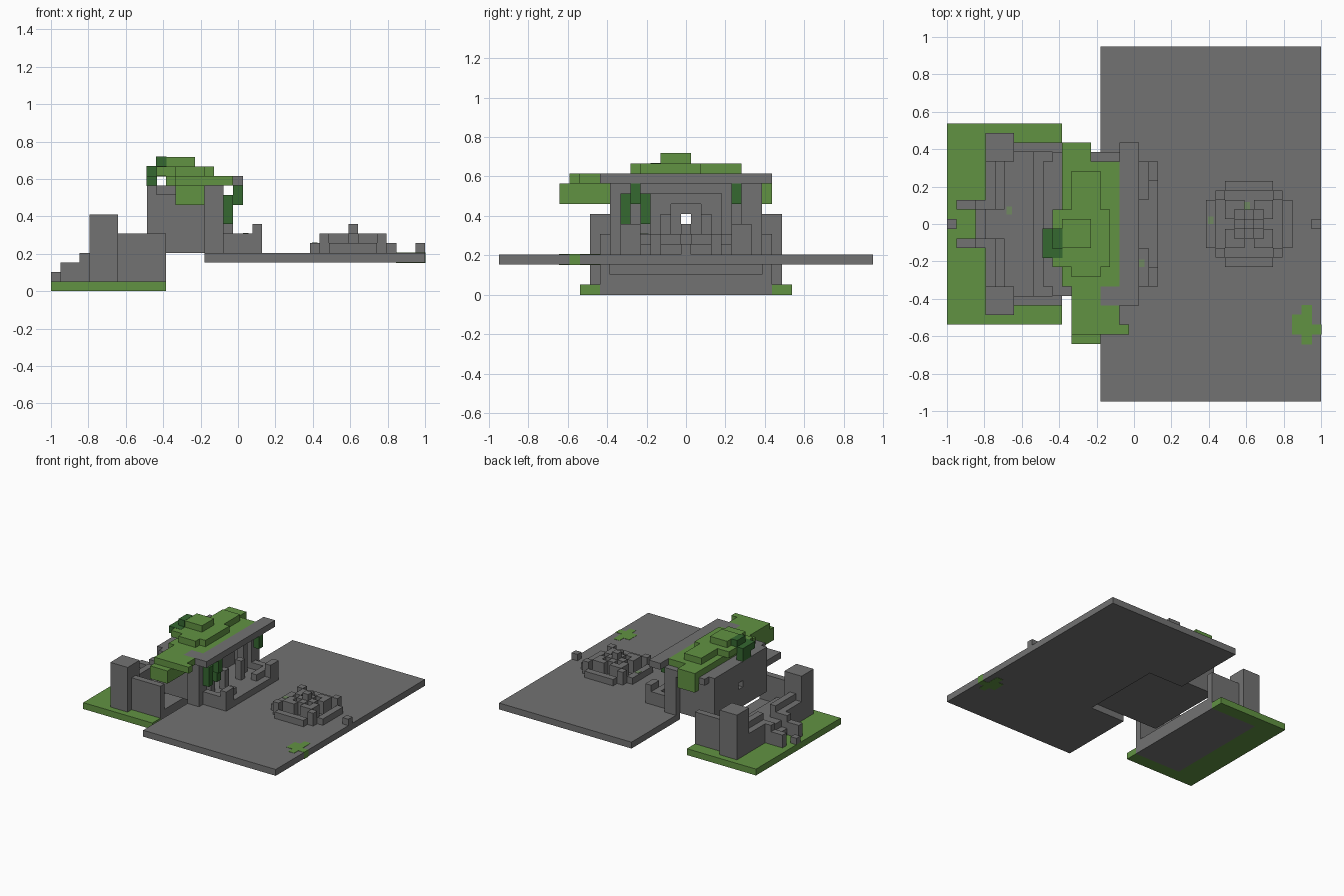
import bpy
import bmesh

cube = bpy.data.objects.get("Cube")
if cube:
    bpy.data.objects.remove(cube, do_unlink=True)

UNIT = 2 / 39  # edge length of one block
WIDE, DEEP = 39, 37


def material(name, colour):
    mat = bpy.data.materials.new(name)
    mat.use_nodes = True
    mat.diffuse_color = (*colour, 1)
    mat.node_tree.nodes["Principled BSDF"].inputs["Base Color"].default_value = (*colour, 1)
    return mat


stone = material("grey stone", (.17, .17, .17))
leaf = material("leaf green", (.12, .29, .055))
vine = material("dark vine green", (.035, .14, .03))
moss = material("pale moss green", (.16, .25, .12))


def build(name, mat, blocks, mirror=False, grow=0):
    """Join blocks given as ((x range), (y range), (z range)) in block units."""
    bm = bmesh.new()
    spans = list(blocks)
    if mirror:
        spans += [(xs, (DEEP - ys[1], DEEP - ys[0]), zs) for xs, ys, zs in blocks]
    for xs, ys, zs in spans:
        made = bmesh.ops.create_cube(bm, size=1)["verts"]
        for v in made:
            px, py, pz = (r[1] + grow if c > 0 else r[0] - grow
                          for c, r in zip(v.co, (xs, ys, zs)))
            v.co = ((px - WIDE / 2) * UNIT, (py - DEEP / 2) * UNIT, pz * UNIT)
    mesh = bpy.data.meshes.new(name)
    bm.to_mesh(mesh)
    bm.free()
    mesh.materials.append(mat)
    obj = bpy.data.objects.new(name, mesh)
    bpy.context.collection.objects.link(obj)
    return obj


# Courtyard slab, left open under the temple floor
slab = (3, 4)
build("courtyard_slab", stone, [((22, WIDE), (0, DEEP), slab)])
build("courtyard_sides", stone, [((16, 22), (0, 12), slab)], mirror=True)
build("grass_patch", leaf, [((37, 38), (6, 10), slab), ((36, 38), (7, 9), slab),
                            ((38, 39), (7, 8), slab)], grow=.04)
build("edge_stone", stone, [((38, 39), (18, 19), (4, 5))])

# Fountain ring with raised corners and a central pillar
build("fountain_side_rims", stone, [((27, 28), (16, 21), (4, 5)), ((35, 36), (16, 21), (4, 5))])
build("fountain_end_rims", stone, [((29, 34), (14, 15), (4, 5))], mirror=True)
build("fountain_corners", stone,
      [((x, x + 1), (15, 16), (4, 6)) for x in (28, 34)], mirror=True)
build("fountain_inner_corners", stone,
      [((x, x + 1), (16, 18), (4, 6)) for x in (29, 33)]
      + [((x, x + 2), (16, 17), (4, 6)) for x in (29, 32)], mirror=True)
build("fountain_cross", stone, [((30, 33), (18, 19), (4, 6)), ((31, 32), (17, 20), (4, 6))])
build("fountain_pillar", stone, [((31, 32), (18, 19), (4, 7))])

# Lower ruin: lawn, foundation, towers, walls and stairs
ground = (0, 1)
build("lawn_front", leaf, [((0, 4), (8, 29), ground)])
build("lawn_sides", leaf, [((4, 12), (8, 10), ground)], mirror=True)
build("ruin_foundation", stone, [((4, 12), (10, 27), ground)])
build("ruin_floor_steps", stone, [((5, 12), (11, 26), (1, 2)), ((5, 9), (11, 26), (2, 3))])
build("ruin_towers", stone, [((4, 7), (9, 12), (1, 8))], mirror=True)
build("ruin_side_walls", stone, [((7, 12), (10, 11), (1, 6))], mirror=True)
build("ruin_front_walls", stone, [((4, 5), (12, 16), (1, 4)), ((5, 6), (12, 17), (1, 5))],
      mirror=True)
build("stair_rails", stone, [((1, 3), (16, 17), (1, 3)), ((3, 5), (16, 17), (1, 4))],
      mirror=True)
build("stair_steps", stone, [((3, 4), (17, 20), (1, 2)), ((4, 6), (17, 20), (1, 3))])
build("path_stone", stone, [((0, 1), (18, 19), (1, 2))])

# Temple floor, walls and columns
build("temple_floor", stone, [((10, 22), (12, 25), (4, 5))])
build("temple_side_walls", stone, [((10, 16), (12, 13), (4, 11))], mirror=True)
build("temple_back_wall", stone, [((10, 11), (12, 18), (4, 11))], mirror=True)
build("temple_back_window", stone, [((10, 11), (18, 19), z) for z in ((4, 7), (8, 11))])
build("temple_inner_wall", stone, [((14, 15), (13, 17), (4, 11))], mirror=True)
build("temple_door_lintel", stone, [((14, 15), (17, 20), (9, 11))])
build("corner_columns", stone, [((16, 18), (11, 12), (4, 11))], mirror=True)
build("front_columns", stone, [((17, 18), (y, y + 1), (4, 11)) for y in (12, 14)],
      mirror=True)
build("broken_columns", stone, [((18, 19), (16, 17), (5, 8))], mirror=True)

# Parapet around the porch
build("parapet_sides", stone, [((18, 22), (12, 13), (5, 6))], mirror=True)
build("parapet_posts", stone, [((21, 22), (12, 14), (5, 7))], mirror=True)
build("parapet_front", stone, [((20, 21), (13, 16), (5, 6))], mirror=True)

# Roof
build("roof_ceiling", stone, [((11, 18), (11, 26), (10, 11))])
build("roof_front_edge", stone, [((18, 20), (10, 27), (11, 12))])
build("roof_corner", stone, [((16, 18), (10, 12), (11, 12))])

# Canopy growing over the roof
build("canopy_roof_layer", leaf, [((12, 18), (12, 25), (11, 12)), ((12, 15), (25, 27), (11, 12)),
                                  ((13, 16), (10, 12), (11, 12))])
build("canopy_overhang", leaf, [((13, 16), (6, 11), (9, 11)), ((13, 16), (7, 10), (11, 12)),
                                ((16, 19), (7, 8), (11, 12)), ((16, 18), (8, 10), (11, 12)),
                                ((12, 15), (26, 27), (9, 11))])
build("canopy_middle", leaf, [((13, 16), (13, 24), (12, 13)), ((11, 17), (14, 20), (12, 13))])
build("canopy_top", leaf, [((12, 15), (16, 19), (13, 14))])

# Dark foliage and hanging vines
build("dark_foliage", vine, [((10, 12), (15, 18), (12, 13)), ((11, 12), (16, 18), (13, 14)),
                             ((10, 11), (16, 18), (11, 12))], grow=.03)
build("hanging_vines", vine, [((19, 20), (y, y + 1), (9, 11)) for y in (13, 23)]
      + [((18, 19), (y, y + 1), (7, 10)) for y in (12, 14)])

# Small moss patches
build("moss_patches", moss, [((x, x + .6), (y, y + .8), (z, z + .05)) for x, y, z in
                             ((27.2, 18.5, 5), (31, 20, 4), (20, 14, 6), (6.2, 19.5, 3))])
